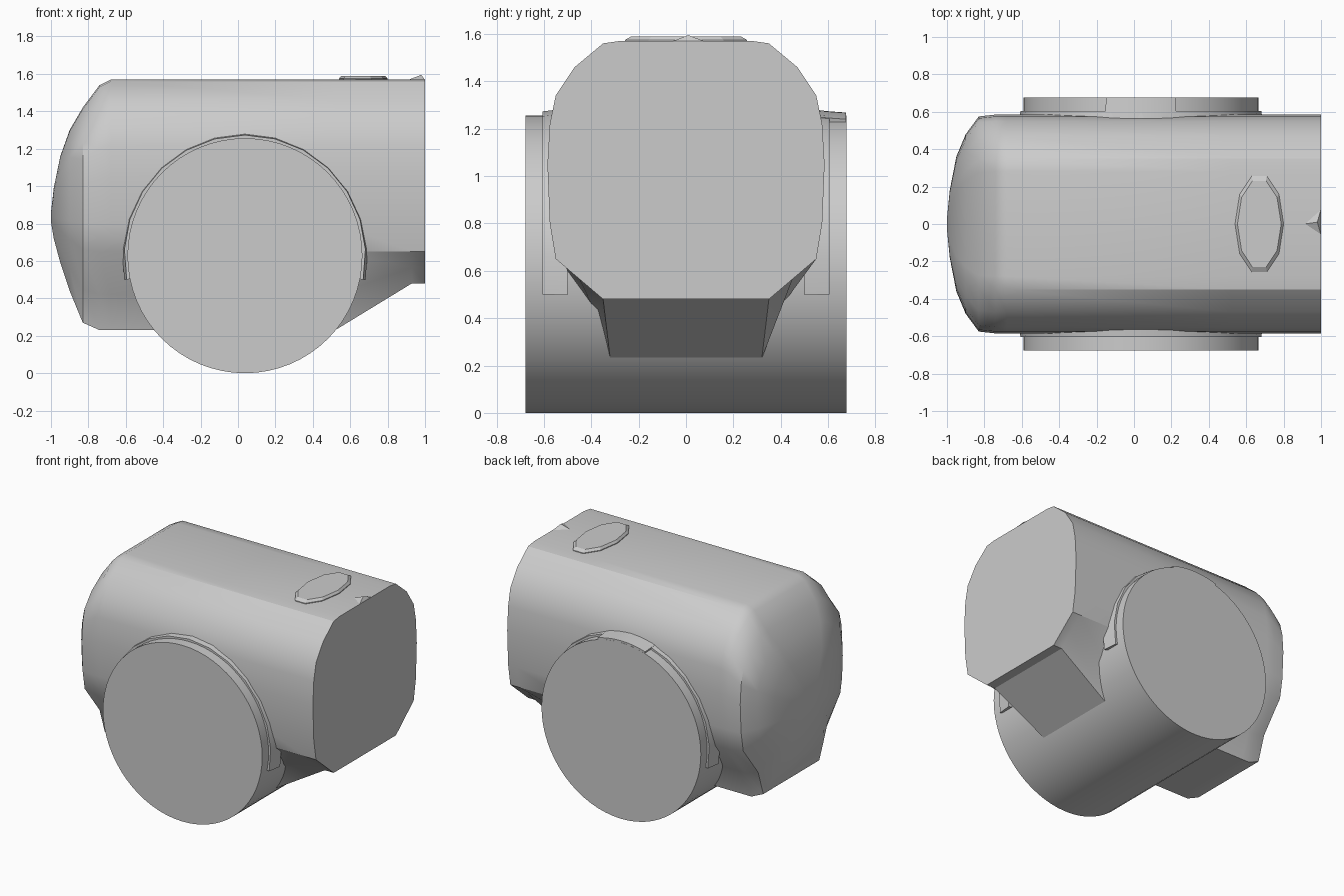
import bpy, bmesh, math

cube = bpy.data.objects.get("Cube")
if cube:
    bpy.data.objects.remove(cube, do_unlink=True)

grey = bpy.data.materials.new("plain grey")
grey.use_nodes = True
colour = (0.6, 0.6, 0.6, 1)
grey.diffuse_color = colour
grey.node_tree.nodes["Principled BSDF"].inputs["Base Color"].default_value = colour


def finish(bm, name, angle):
    """Turn a bmesh into a named object, smooth below the given angle."""
    bmesh.ops.recalc_face_normals(bm, faces=bm.faces)
    mesh = bpy.data.meshes.new(name)
    bm.to_mesh(mesh)
    bm.free()
    mesh.materials.append(grey)
    obj = bpy.data.objects.new(name, mesh)
    bpy.context.collection.objects.link(obj)
    bpy.ops.object.select_all(action="DESELECT")
    obj.select_set(True)
    bpy.context.view_layer.objects.active = obj
    bpy.ops.object.shade_smooth_by_angle(angle=math.radians(angle))
    return obj


def loft(name, rings, angle=30):
    """Skin a list of equal closed rings and cap both ends."""
    bm = bmesh.new()
    loops = [[bm.verts.new(p) for p in ring] for ring in rings]
    for a, b in zip(loops, loops[1:]):
        for i in range(len(a)):
            j = (i + 1) % len(a)
            bm.faces.new((a[i], a[j], b[j], b[i]))
    bm.faces.new(loops[0])
    bm.faces.new(loops[-1])
    return finish(bm, name, angle)


# Body: half sections as (y, z), mirrored across the middle
UPPER = [(0.55, 0.65), (0.575, 0.8), (0.585, 1.05), (0.575, 1.22),
         (0.55, 1.34), (0.47, 1.46), (0.35, 1.56), (0.28, 1.57)]
END = [(0.35, 0.48), (0.45, 0.565)] + UPPER
DEEP = [(0.32, 0.23), (0.38, 0.42)] + UPPER


def section(x, half, width=0.585, top=1.57, bottom=0.23, mid=0.84):
    """Place a section at x, squeezed to a half width, top and bottom."""
    pts = []
    for y, z in half:
        if z > mid:
            z = mid + (z - mid) * (top - mid) / (1.57 - mid)
        else:
            z = mid - (mid - z) * (mid - bottom) / (mid - 0.23)
        pts.append((x, y * width / 0.585, z))
    return pts + [(px, -y, z) for px, y, z in reversed(pts)]


dome = [(-1.0, 0.03, 0.86, 0.81), (-0.985, 0.18, 0.99, 0.72),
        (-0.95, 0.36, 1.16, 0.59), (-0.9, 0.48, 1.3, 0.44),
        (-0.83, 0.575, 1.42, 0.27), (-0.74, 0.585, 1.54, 0.23)]
body = [section(x, DEEP, w, t, b) for x, w, t, b in dome]
body += [section(x, DEEP) for x in (-0.68, 0.52)]
body += [section(x, END) for x in (0.93, 1.0)]
loft("body", body)

# Crosswise drum, and thin arched collars where it meets the body
CX, CZ = 0.037, 0.628


def disc_ring(y, radius, sides):
    steps = [2 * math.pi * i / sides for i in range(sides)]
    return [(CX + radius * math.cos(a), y, CZ + radius * math.sin(a)) for a in steps]


def drum(name, depth, radius, sides):
    return loft(name, [disc_ring(y, radius, sides) for y in (-depth, depth)])


drum("cross_drum", 0.677, CZ, 64)


def collar(name, side, depth, radius, low):
    """Upper arc of a short, slightly wider drum."""
    bm = bmesh.new()
    inner, outer = [], []
    half = math.acos((low - CZ) / radius)
    for i in range(15):
        a = half * (2 * i / 14 - 1)
        x, z = CX + radius * math.sin(a), CZ + radius * math.cos(a)
        inner.append([bm.verts.new((CX + (x - CX) * s, side * y, CZ + (z - CZ) * s))
                      for s, y in ((0.9, 0.5), (1.02, 0.5), (1.0, depth), (0.9, depth))])
    for a, b in zip(inner, inner[1:]):
        for i in range(4):
            j = (i + 1) % 4
            bm.faces.new((a[i], a[j], b[j], b[i]))
    bm.faces.new(inner[0])
    bm.faces.new(inner[-1])
    finish(bm, name, 20)


collar("front_collar", -1, 0.605, 0.645, 0.5)
collar("back_collar", 1, 0.605, 0.645, 0.5)
collar("back_upper_lip", 1, 0.676, 0.64, 1.24)

# Low oval pad on top
rings = []
for z, s in ((1.55, 1.0), (1.575, 1.0), (1.59, 0.9)):
    rings.append([(0.67 + 0.13 * s * math.cos(i * math.pi / 5),
                   0.27 * s * math.sin(i * math.pi / 5), z) for i in range(10)])
loft("top_pad", rings, 10)

# Small wedge at the top edge of the flat end
bm = bmesh.new()
base = [bm.verts.new(p) for p in ((0.91, 0, 1.568), (1, 0.08, 1.568), (1, -0.06, 1.568))]
peak = bm.verts.new((0.98, 0.01, 1.595))
bm.faces.new(base)
for i in range(3):
    bm.faces.new((base[i], base[(i + 1) % 3], peak))
finish(bm, "end_wedge", 10)
